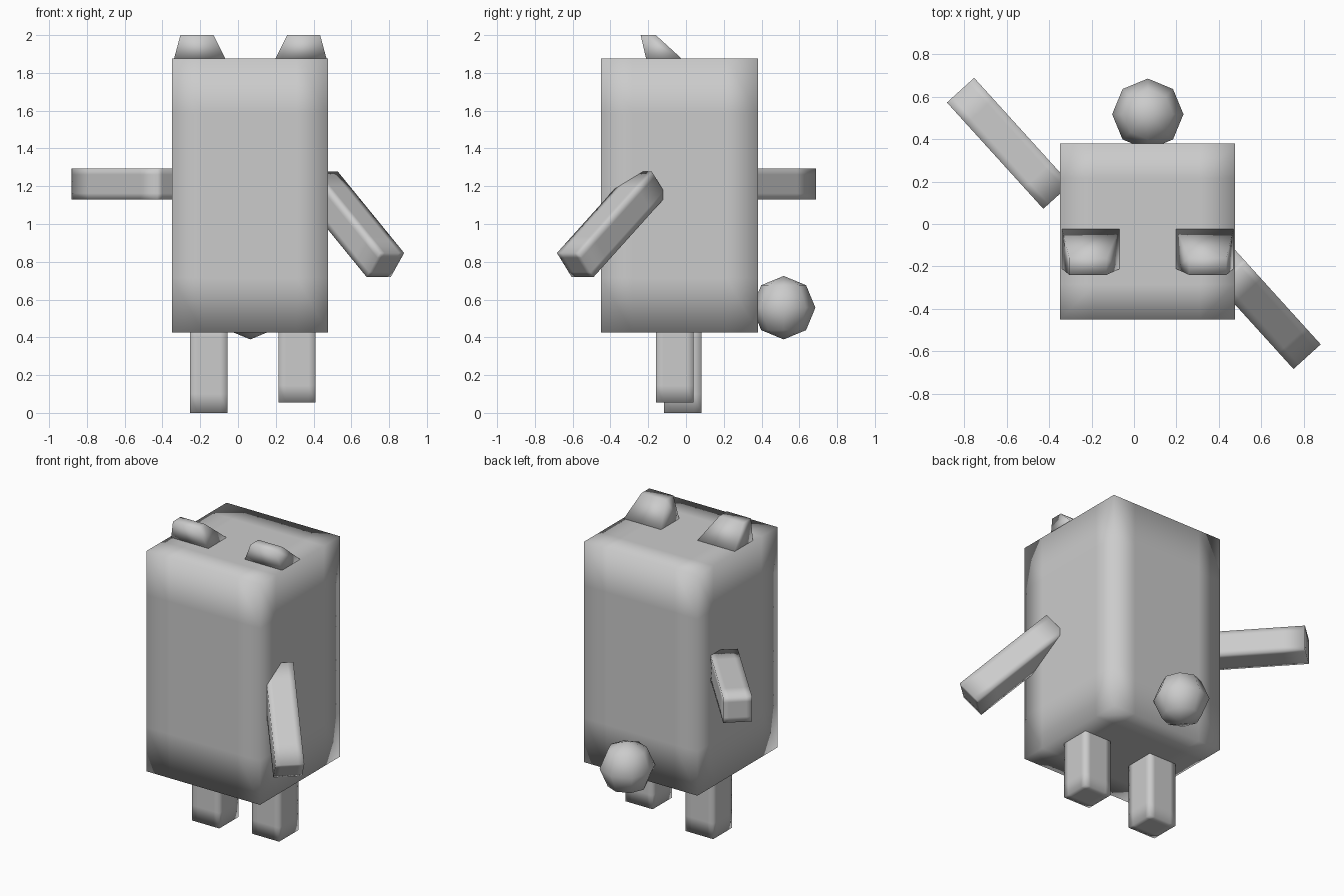
import bpy, bmesh, math
from mathutils import Matrix, Vector

cube = bpy.data.objects.get("Cube")
if cube:
    bpy.data.objects.remove(cube, do_unlink=True)

grey = bpy.data.materials.new("plain grey")
grey.use_nodes = True
grey.diffuse_color = (0.6, 0.6, 0.6, 1)
grey.node_tree.nodes["Principled BSDF"].inputs["Base Color"].default_value = (0.6, 0.6, 0.6, 1)


def finish(name, bm):
    """Turn a bmesh into a smooth grey object."""
    bmesh.ops.recalc_face_normals(bm, faces=bm.faces)
    for face in bm.faces:
        face.smooth = True
    mesh = bpy.data.meshes.new(name)
    bm.to_mesh(mesh)
    bm.free()
    mesh.materials.append(grey)
    obj = bpy.data.objects.new(name, mesh)
    bpy.context.collection.objects.link(obj)
    return obj


def soft_box(name, centre, size, turn=Matrix(), cuts=4):
    """Box with a grid of cuts, so smooth shading softens only its borders."""
    bm = bmesh.new()
    bmesh.ops.create_cube(bm, size=1)
    bmesh.ops.subdivide_edges(bm, edges=bm.edges[:], cuts=cuts, use_grid_fill=True)
    bm.transform(Matrix.Translation(centre) @ turn @ Matrix.Diagonal((*size, 1)))
    return finish(name, bm)


MID_X = 0.065

# Body
soft_box("body", (0.063, -0.035, 1.15), (0.825, 0.83, 1.45))

# Legs, one lifted slightly forward
soft_box("right_leg", (-0.155, -0.017, 0.25), (0.2, 0.197, 0.5))
soft_box("left_leg", (0.313, -0.06, 0.28), (0.197, 0.2, 0.45))

# Arms, one raised level behind and one lowered in front
ARM = (0.676, 0.173, 0.165)
heading = Matrix.Rotation(math.radians(-47.8), 4, 'Z')
soft_box("right_arm", (-0.59, 0.38, 1.212), ARM, heading)
soft_box("left_arm", (0.605, -0.393, 0.998), ARM,
         heading @ Matrix.Rotation(math.radians(39.5), 4, 'Y'))

# Ears: wedges leaning forward, mirrored about the head middle
for name, side in (("right_ear", -1), ("left_ear", 1)):
    bm = bmesh.new()
    bmesh.ops.create_cube(bm, size=1)
    for v in bm.verts:
        top, back, outer = v.co.z > 0, v.co.y > 0, v.co.x > 0
        if top:
            x, y, z = (0.37 if outer else 0.195), (-0.16 if back else -0.24), 2.0
        else:
            x, y, z = (0.405 if outer else 0.13), (-0.017 if back else -0.21), 1.87
        v.co = Vector((MID_X + side * x, y, z))
    finish(name, bm)

# Tail
bm = bmesh.new()
bmesh.ops.create_uvsphere(bm, u_segments=8, v_segments=4, radius=0.168)
bm.transform(Matrix.Translation((MID_X, 0.517, 0.557)))
finish("tail", bm)
